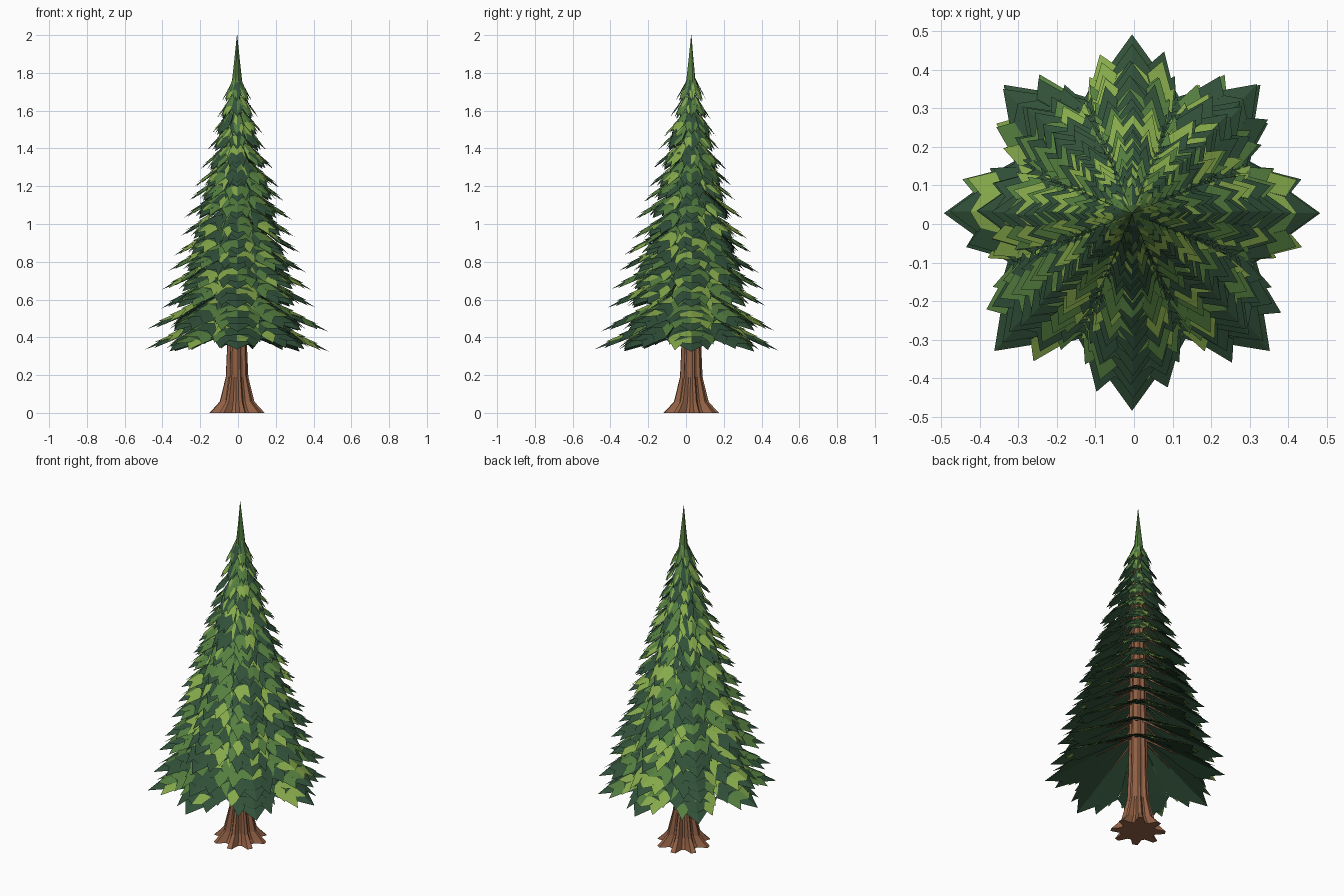
import bpy, bmesh, math, random
from mathutils import Vector

if "Cube" in bpy.data.objects:
    bpy.data.objects.remove(bpy.data.objects["Cube"])

random.seed(4)
CX, CY = -0.005, 0.028


def material(name, rgb):
    m = bpy.data.materials.new(name)
    m.diffuse_color = (*rgb, 1)
    m.use_nodes = True
    m.node_tree.nodes["Principled BSDF"].inputs["Base Color"].default_value = m.diffuse_color
    return m


BARK = material("bark", (0.29, 0.12, 0.06))
DARK = material("dark_needles", (0.03, 0.08, 0.04))
MID = material("mid_needles", (0.09, 0.21, 0.05))
LIGHT = material("light_needles", (0.24, 0.40, 0.07))


def finish(bm, name, mats):
    me = bpy.data.meshes.new(name)
    bm.to_mesh(me)
    bm.free()
    for m in mats:
        me.materials.append(m)
    ob = bpy.data.objects.new(name, me)
    ob.location = (CX, CY, 0)
    bpy.context.collection.objects.link(ob)
    return ob


def loft(name, rings, sides, mats):
    """Stack of lobed rings (z, outer radius, groove radius): two wide, two deep."""
    bm = bmesh.new()
    loops = []
    for z, ro, ri in rings:
        loop = []
        for i in range(sides):
            a = math.tau * (i + 0.5) / sides
            r = ro if i % 4 < 2 else ri
            loop.append(bm.verts.new((r * math.cos(a), r * math.sin(a), z)))
        loops.append(loop)
    for a, b in zip(loops, loops[1:]):
        for i in range(sides):
            j = (i + 1) % sides
            bm.faces.new((a[i], a[j], b[j], b[i]))
    bm.faces.new(loops[0][::-1])
    bm.faces.new(loops[-1])
    return finish(bm, name, mats)


# Trunk with flared, grooved roots
loft("trunk", [(0, 0.148, 0.098), (0.02, 0.128, 0.085), (0.06, 0.092, 0.068),
               (0.19, 0.06, 0.05), (0.35, 0.053, 0.046),
               (1.0, 0.042, 0.037), (1.75, 0.016, 0.014)], 32, [BARK])

# Leading shoot at the top
loft("top_spike", [(1.72, 0.032, 0.026), (1.79, 0.024, 0.02),
                   (1.87, 0.015, 0.012), (2.0, 0.001, 0.001)], 12, [MID])


def half_width(u):
    """Half width of a bough as a share of its length."""
    if u < 0.62:
        return 0.45 * u
    if u < 0.84:
        return 0.279 - (u - 0.62) * 0.45
    return 0.18 * (1 - u) / 0.16


def bough(bm, angle, length, tip, rise):
    ca, sa = math.cos(angle), math.sin(angle)

    def point(u, v, lift=0.0):
        z = tip + rise * (1 - u) ** 1.03 - 0.27 * abs(v) * length + lift
        r, s = u * length, v * length
        return bm.verts.new((r * ca - s * sa, r * sa + s * ca, z))

    def face(pts, mat, side):
        f = bm.faces.new(pts if side > 0 else pts[::-1])
        f.material_index = mat

    rows = max(3, round(length / 0.08))
    cuts = [0.06 + 0.78 * k / rows for k in range(rows + 1)]
    lift = min(0.012, 0.04 * length + 0.002)
    for side in (-1, 1):
        # plain dark underside
        steps = [0.06, 0.4, 0.62, 0.82]
        for a, b in zip(steps, steps[1:]):
            face([point(a, 0), point(b, 0), point(b, side * half_width(b) * 0.9),
                  point(a, side * half_width(a))], 0, side)
        # pointed end
        face([point(0.76, 0, 0.004), point(1, 0), point(0.82, side * 0.13, 0.002)],
             0, side)
        # overlapping needle patches, inner and outer column
        for a, b in zip(cuts, cuts[1:]):
            wa, wb = half_width(a), half_width(b)
            step = b - a
            mat = random.choices((0, 1, 2), (5, 5, 3))[0]
            for c in (0, 1):
                f0, f1 = c * 0.5, c * 0.5 + 0.5
                j0, j1 = (0.35 * step, -0.1 * step) if c == 0 else (-0.1 * step, 0.4 * step)
                j1 += random.uniform(-0.015, 0.015)
                if random.random() < 0.45:
                    mat = random.choices((0, 1, 2), (5, 5, 3))[0]
                face([point(a, side * wa * f0, 0.003),
                      point(b + j0, side * wb * f0, lift),
                      point(b + j1, side * wb * f1, lift if c == 0 else lift * 0.5),
                      point(a, side * wa * f1 * (1 - 0.04 * c), 0.003)], mat, side)


def twig(bm, angle, length, tip, rise):
    """Thin three-sided branch under a bough."""
    ax = Vector((math.cos(angle), math.sin(angle), 0))
    sd = Vector((-ax.y, ax.x, 0))
    up = Vector((0, 0, 1))

    def ring(u, r):
        mid = ax * u * length + up * (tip + rise * (1 - u) - 0.012)
        return [bm.verts.new(mid + (sd * math.cos(t) + up * math.sin(t)) * r)
                for t in (0, 2.094, 4.189)]
    a, b = ring(0.03, 0.007), ring(0.45, 0.003)
    for i in range(3):
        j = (i + 1) % 3
        bm.faces.new((a[i], a[j], b[j], b[i]))


# Tiers of eight boughs: (tip height, reach)
TIERS = [(0.33, 0.488), (0.44, 0.475), (0.56, 0.42), (0.65, 0.405), (0.75, 0.375),
         (0.84, 0.335), (0.93, 0.31), (1.03, 0.285), (1.12, 0.25), (1.20, 0.225),
         (1.29, 0.20), (1.39, 0.165), (1.47, 0.14), (1.56, 0.11), (1.65, 0.082),
         (1.68, 0.06)]
twigs = bmesh.new()
for n, (tip, reach) in enumerate(TIERS):
    bm = bmesh.new()
    rise = 0.275 - 0.13 * n / (len(TIERS) - 1)
    for i in range(8):
        ang = math.tau * i / 8
        length = reach * (1 - 0.05 * math.sin(ang))
        if n:
            length *= random.uniform(0.96, 1.02)
            ang += random.uniform(-0.02, 0.02)
        z = tip + random.uniform(-0.01, 0.008)
        bough(bm, ang, length, z, rise)
        if n < 12:
            twig(twigs, ang, length, z, rise)
    finish(bm, f"bough_tier_{n + 1}", [DARK, MID, LIGHT])
finish(twigs, "branches", [BARK])
